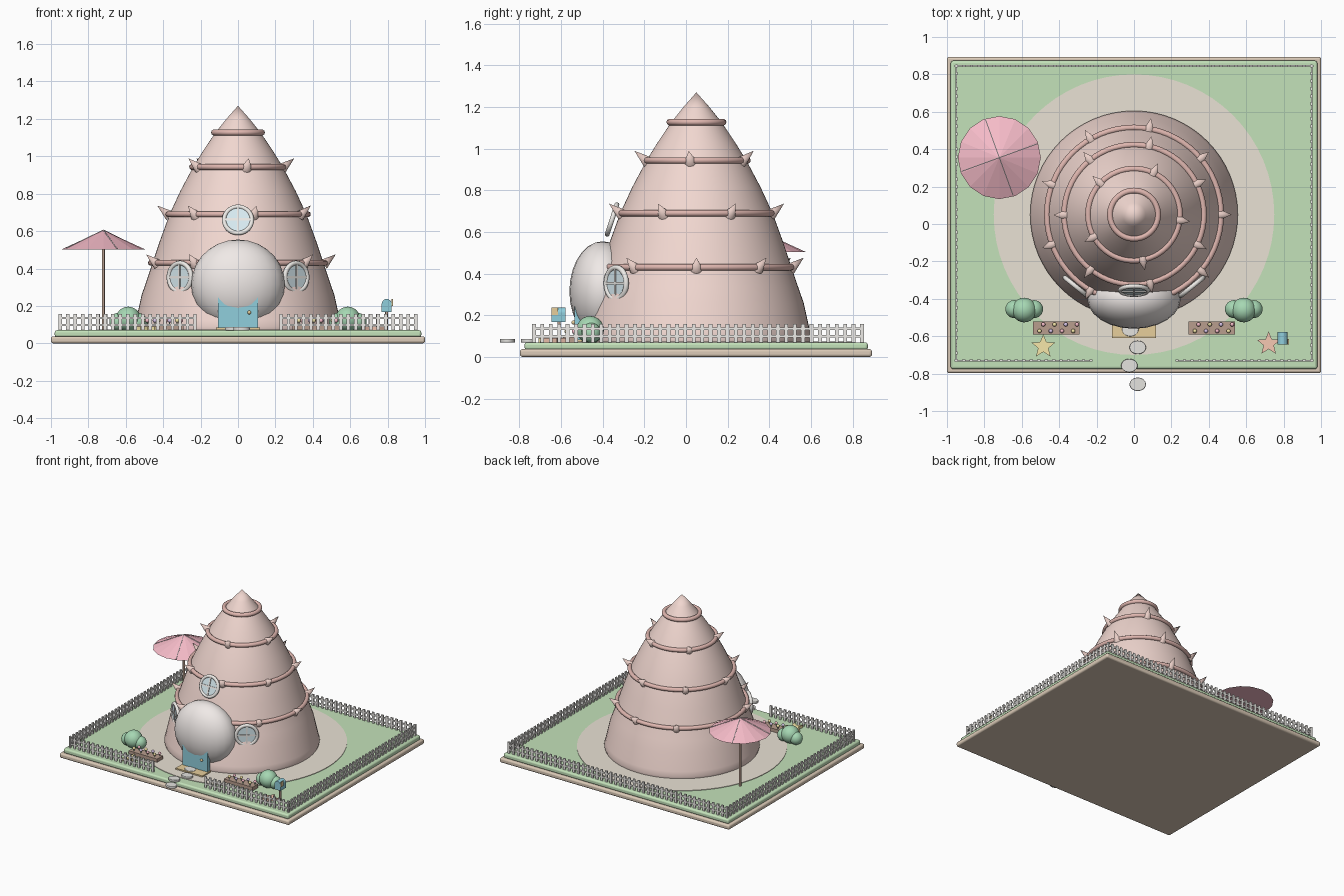
import bpy, bmesh
from math import sin, cos, pi, radians
from mathutils import Vector, Matrix

if "Cube" in bpy.data.objects:
    bpy.data.objects.remove(bpy.data.objects["Cube"])

MATS = {}
COLORS = dict(
    sand=(.72, .60, .48), grass=(.55, .76, .49), path=(.82, .76, .66), shell=(.88, .68, .63),
    ring=(.74, .47, .43), spike=(.82, .62, .57), porch=(.87, .82, .80), white=(.85, .83, .80),
    glass=(.70, .85, .90), teal=(.28, .62, .72), mat=(.80, .62, .33), pink=(.92, .50, .58),
    wood=(.48, .34, .27), leaf=(.38, .68, .45), yellow=(.92, .80, .40), coral=(.92, .58, .45),
    stone=(.78, .77, .74), lilac=(.68, .55, .80), rib=(.80, .72, .74))


def finish(name, bm, color, smooth=True, bevel=0):
    me = bpy.data.meshes.new(name)
    bmesh.ops.recalc_face_normals(bm, faces=bm.faces)
    bm.to_mesh(me)
    bm.free()
    ob = bpy.data.objects.new(name, me)
    bpy.context.collection.objects.link(ob)
    if color not in MATS:
        MATS[color] = bpy.data.materials.new(color)
        MATS[color].diffuse_color = (*COLORS[color], 1)
    me.materials.append(MATS[color])
    if bevel:
        mod = ob.modifiers.new("bevel", 'BEVEL')
        mod.width, mod.segments = bevel, 3
    if smooth:
        bpy.ops.object.select_all(action='DESELECT')
        ob.select_set(True)
        bpy.context.view_layer.objects.active = ob
        bpy.ops.object.shade_smooth_by_angle(angle=radians(40))
    return ob


def box(bm, lo, hi):
    lo, hi = Vector(lo), Vector(hi)
    bmesh.ops.create_cube(bm, size=1, matrix=Matrix.Translation((lo + hi) / 2) @ Matrix.Diagonal((*(hi - lo), 1)))


def ball(bm, c, r):
    r = r if isinstance(r, tuple) else (r, r, r)
    bmesh.ops.create_uvsphere(bm, u_segments=24, v_segments=14, radius=1,
                              matrix=Matrix.Translation(c) @ Matrix.Diagonal((*r, 1)))


def rod(bm, a, b, r1, r2=None, n=12):
    a, b = Vector(a), Vector(b)
    q = (b - a).to_track_quat('Z', 'Y').to_matrix().to_4x4()
    bmesh.ops.create_cone(bm, cap_ends=True, segments=n, radius1=r1, radius2=r1 if r2 is None else r2,
                          depth=(b - a).length, matrix=Matrix.Translation((a + b) / 2) @ q)


def lathe(bm, prof, n, M):
    rows = [[bm.verts.new(M @ Vector((r * cos(2 * pi * i / n), r * sin(2 * pi * i / n), z)))
             for i in range(n)] for r, z in prof]
    for a, b in zip(rows, rows[1:]):
        for i in range(n):
            bm.faces.new((a[i], a[(i + 1) % n], b[(i + 1) % n], b[i]))
    bmesh.ops.remove_doubles(bm, verts=bm.verts, dist=1e-6)


def torus(bm, R, r, M, n=48, m=10):
    lathe(bm, [(R + r * cos(2 * pi * k / m), r * sin(2 * pi * k / m)) for k in range(m + 1)], n, M)


def part(name, color, fn, *args, smooth=True, bevel=0, **kw):
    bm = bmesh.new()
    fn(bm, *args, **kw)
    return finish(name, bm, color, smooth, bevel)


CY = .05   # house axis
T = Matrix.Translation

# Ground slabs and sandy circle
part("base_slab", "sand", box, (-1, -.797, 0), (1, .893, .037), bevel=.012)
part("lawn", "grass", box, (-.98, -.775, .033), (.98, .873, .07), bevel=.012)
part("sandy_circle", "path", rod, (0, CY, .06), (0, CY, .074), .75, n=64)

# Conical house
prof = [(0, .07), (.55, .07), (.555, .09), (.545, .125), (.515, .26), (.487, .34), (.457, .43), (.417, .55),
        (.366, .69), (.308, .815), (.24, .943), (.186, 1.03), (.122, 1.125), (.062, 1.2), (0, 1.27)]
part("house_shell", "shell", lathe, prof, 64, T((0, CY, 0)))

# Bands and their spikes: height, radius, spike count, start angle
bm_spikes = bmesh.new()
for i, (z, R, count, start) in enumerate([(.43, .465, 9, 0), (.69, .373, 7, 26), (.943, .245, 5, -7), (1.127, .128, 0, 0)]):
    part(f"band_{i + 1}", "ring", torus, R, .016, T((0, CY, z)), n=64)
    for k in range(count):
        a = radians(start + 360 * k / count)
        d = Vector((cos(a), sin(a), 0))
        p = Vector((0, CY, z)) + d * R
        rod(bm_spikes, p - d * .008 - Vector((0, 0, .008)), p + d * .058 + Vector((0, 0, .046)), .029, 0)
finish("spikes", bm_spikes, "spike")

# Porch dome, door, mat
part("porch_dome", "porch", ball, (0, -.4, .315), (.25, .16, .24))
part("door", "teal", box, (-.108, -.535, .072), (.108, -.5, .3))
part("door_knob", "mat", ball, (.06, -.54, .165), .01)
part("door_mat", "mat", box, (-.117, -.61, .07), (.117, -.5, .084))


# Round windows: frame, glass, crossed bars
def window(name, M, R, r):
    part(name + "_frame", "white", torus, R, r, M)
    part(name + "_glass", "glass", rod, (0, 0, -.007), (0, 0, .005), R, n=40).matrix_world = M
    bm = bmesh.new()
    box(bm, (-R, -.006, 0), (R, .006, .01))
    box(bm, (-.006, -R, 0), (.006, R, .01))
    finish(name + "_bars", bm, "white", False).matrix_world = M


window("upper_window", T((0, -.355, .66)) @ Matrix.Rotation(radians(72), 4, 'X'), .074, .012)
for side, s in (("left", -1), ("right", 1)):
    M = T((s * .31, CY - .385, .353)) @ Matrix.Rotation(radians(s * 39), 4, 'Z') @ Matrix.Rotation(pi / 2, 4, 'X')
    window(side + "_window", M, .076, .013)

# Parasol
ux, uy = -.72, .355
part("parasol_pole", "wood", rod, (ux, uy, .07), (ux, uy, .595), .008)
part("parasol_canopy", "pink", rod, (ux, uy, .503), (ux, uy, .605), .222, 0, n=16, smooth=False)
bm = bmesh.new()
for k in range(4):
    a = radians(20 + 90 * k)
    rod(bm, (ux, uy, .605), (ux + .215 * cos(a), uy + .215 * sin(a), .506), .003, n=6)
finish("parasol_ribs", bm, "rib")

# Bushes and flower boxes on both sides
for side, s in (("left", -1), ("right", 1)):
    bm = bmesh.new()
    ball(bm, (s * .587, -.46, .13), .066)
    ball(bm, (s * .587 - .053, -.455, .115), .048)
    ball(bm, (s * .587 + .053, -.455, .115), .048)
    finish(side + "_bush", bm, "leaf")
    x0 = s * .415
    part(side + "_flower_box", "wood", box, (x0 - .124, -.59, .07), (x0 + .124, -.52, .1))
    stems = bmesh.new()
    blooms = {c: bmesh.new() for c in ("yellow", "pink", "lilac")}
    for k in range(8):
        x, y = x0 - .09 + .06 * (k // 2) + .02 * (k % 2), -.572 + .035 * (k % 2)
        rod(stems, (x, y, .095), (x, y, .12), .003, n=6)
        ball(blooms[("yellow", "pink", "lilac")[k % 3]], (x, y, .122), .011)
    finish(side + "_flower_stems", stems, "leaf")
    for c, b in blooms.items():
        finish(f"{side}_{c}_flowers", b, c)


# Flat star ornaments
def star(bm, x, y):
    vs = []
    for k in range(10):
        r, a = (.066, .029)[k % 2], pi / 2 + k * pi / 5
        vs.append(bm.verts.new((x + r * cos(a), y + r * sin(a), .07)))
    f = bm.faces.new(vs)
    ext = bmesh.ops.extrude_face_region(bm, geom=[f], use_keep_orig=True)
    for v in ext["geom"]:
        if isinstance(v, bmesh.types.BMVert):
            v.co.z += .02


part("yellow_star", "yellow", star, -.485, -.655, smooth=False)
part("coral_star", "coral", star, .72, -.64, smooth=False)

# Mailbox
part("mailbox_post", "wood", rod, (.795, -.61, .07), (.795, -.61, .18), .008)
bm = bmesh.new()
box(bm, (.768, -.645, .168), (.822, -.578, .21))
rod(bm, (.795, -.645, .21), (.795, -.578, .21), .027, n=20)
finish("mailbox", bm, "teal")
part("mailbox_flag", "mat", box, (.822, -.645, .2), (.828, -.615, .238), smooth=False)

# Stepping stones
for i, (x, y) in enumerate([(-.02, -.565), (.02, -.66), (-.025, -.757), (.02, -.857)]):
    ob = part(f"stepping_stone_{i + 1}", "stone", rod, (0, 0, -.009), (0, 0, .009), .044, n=24, bevel=.004)
    ob.matrix_world = T((x, y, .078)) @ Matrix.Diagonal((1, .82, 1, 1))

# Picket fence with a gap at the front
X, YB, YF = .95, .845, -.73
bm = bmesh.new()
for a, b in [((-X, YF), (-.23, YF)), ((.23, YF), (X, YF)), ((-X, YB), (X, YB)), ((-X, YF), (-X, YB)), ((X, YF), (X, YB))]:
    a, b = Vector(a), Vector(b)
    n = round((b - a).length / .04)
    hx, hy = (.009, .005) if a.y == b.y else (.005, .009)
    for k in range(n + 1):
        p = a.lerp(b, k / n)
        box(bm, (p.x - hx, p.y - hy, .065), (p.x + hx, p.y + hy, .157))
    for z in (.098, .135):
        box(bm, (a.x - .004, a.y - .004, z - .006), (b.x + .004, b.y + .004, z + .006))
finish("picket_fence", bm, "white", False)

for m in bpy.data.materials:
    if m.users and not m.is_grease_pencil:
        m.use_nodes = True
        m.node_tree.nodes["Principled BSDF"].inputs["Base Color"].default_value = m.diffuse_color
